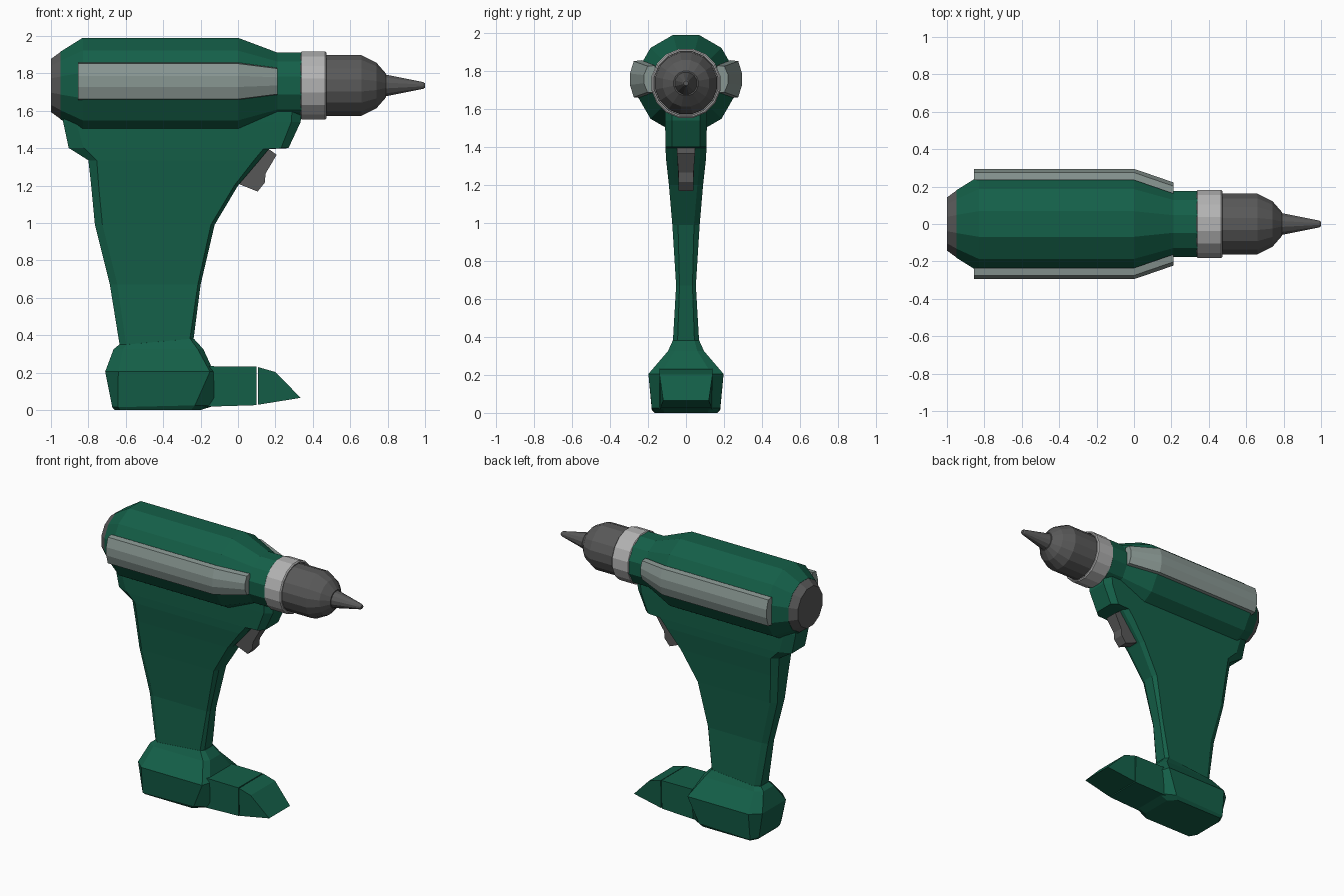
import bpy, bmesh, math

AXIS_Z = 1.735


def material(name, rgb):
    m = bpy.data.materials.new(name)
    m.diffuse_color = (*rgb, 1)
    return m


GREEN = material("green_plastic", (0.007, 0.115, 0.065))
DARK = material("dark_grey", (0.1, 0.1, 0.1))
LIGHT = material("light_grey", (0.45, 0.45, 0.45))
PANEL = material("panel_grey", (0.25, 0.31, 0.29))


def loft(name, rings, mat):
    """Skin a list of equal-length point rings and cap both ends."""
    bm = bmesh.new()
    vs = [[bm.verts.new(p) for p in r] for r in rings]
    n = len(rings[0])
    for a, b in zip(vs, vs[1:]):
        for i in range(n):
            j = (i + 1) % n
            bm.faces.new((a[i], a[j], b[j], b[i]))
    bm.faces.new(vs[0][::-1])
    bm.faces.new(vs[-1])
    bmesh.ops.recalc_face_normals(bm, faces=bm.faces)
    mesh = bpy.data.meshes.new(name)
    bm.to_mesh(mesh)
    bm.free()
    mesh.materials.append(mat)
    ob = bpy.data.objects.new(name, mesh)
    bpy.context.collection.objects.link(ob)
    return ob


def lathe(name, profile, sides, mat):
    """Turn (x, apothem) pairs around the drill axis, with a flat side on top."""
    def ring(x, r):
        r /= math.cos(math.pi / sides)
        angles = [2 * math.pi * (i + 0.5) / sides for i in range(sides)]
        return [(x, r * math.cos(a), AXIS_Z + r * math.sin(a)) for a in angles]
    return loft(name, [ring(*p) for p in profile], mat)


def section(z, x0, x1, half, end, back, front, rise=0.0):
    """Horizontal octagon: half = side width, end = width at both ends;
    rise lifts the front end."""
    pts = [(x0, -end, z), (x0 + back, -half, z), (x1 - front, -half, z + rise),
           (x1, -end, z + rise)]
    return pts + [(x, -y, zz) for x, y, zz in reversed(pts)]


def prism(name, profile, mat):
    """Side profile of (x, z, half width), spanned across y."""
    return loft(name, [[(x, s * w, z) for x, z, w in profile] for s in (-1, 1)], mat)


# Motor housing, end cap, collar and chuck
lathe("motor_housing", [(-0.95, 0.18), (-0.83, 0.255), (0, 0.255), (0.21, 0.176),
                        (0.35, 0.176)], 12, GREEN)
lathe("rear_cap", [(-1.0, 0.142), (-0.945, 0.182)], 12, DARK)
lathe("collar", [(0.335, 0.176), (0.34, 0.182), (0.465, 0.182), (0.472, 0.175),
                 (0.472, 0.168), (0.45, 0.165)], 16, LIGHT)
lathe("chuck", [(0.44, 0.162), (0.66, 0.162), (0.74, 0.122), (0.79, 0.065)], 16, DARK)
lathe("chuck_tip", [(0.78, 0.06), (0.99, 0.018), (1.0, 0.012)], 12, DARK)

# Raised side panels, tapering with the housing
outline = [(0.235, 0.10), (0.275, 0.095), (0.295, 0.03), (0.295, -0.03),
           (0.275, -0.095), (0.235, -0.10)]
for side, label in ((-1, "front"), (1, "back")):
    loft("side_panel_" + label,
         [[(x, side * (y - dy), 1.757 + z * k) for y, z in outline]
          for x, dy, k in ((-0.855, 0, 1), (0, 0, 1), (0.212, 0.073, 0.72))], PANEL)

# Handle, flaring into the housing
loft("handle", [
    section(1.62, -0.93, 0.34, 0.11, 0.075, 0.07, 0.05),
    section(1.54, -0.935, 0.335, 0.11, 0.075, 0.07, 0.05),
    section(1.40, -0.905, 0.27, 0.108, 0.075, 0.08, 0.04),
    section(1.395, -0.895, 0.165, 0.108, 0.075, 0.08, 0.03),
    section(1.335, -0.80, 0.115, 0.105, 0.072, 0.045, 0.03),
    section(1.20, -0.785, 0.0, 0.09, 0.06, 0.04, 0.02),
    section(0.99, -0.765, -0.125, 0.072, 0.042, 0.04, 0.02),
    section(0.67, -0.685, -0.20, 0.052, 0.034, 0.04, 0.015),
    section(0.33, -0.63, -0.24, 0.07, 0.045, 0.035, 0.02, 0.03)], GREEN)

# Battery base and forward foot
loft("battery_base", [
    section(0.35, -0.635, -0.235, 0.07, 0.045, 0.04, 0.02, 0.03),
    section(0.325, -0.665, -0.185, 0.095, 0.06, 0.05, 0.03),
    section(0.205, -0.71, -0.13, 0.198, 0.135, 0.07, 0.02),
    section(0.015, -0.672, -0.12, 0.18, 0.12, 0.03, 0.11, 0.01),
    section(0.0, -0.66, -0.2, 0.165, 0.115, 0.03, 0.05)], GREEN)
prism("battery_foot", [(-0.25, 0.015, 0.14), (-0.25, 0.235, 0.14), (0.10, 0.232, 0.14),
                       (0.10, 0.026, 0.135)], GREEN)
prism("foot_toe", [(0.106, 0.028, 0.135), (0.106, 0.23, 0.14), (0.20, 0.203, 0.14),
                   (0.335, 0.065, 0.12)], GREEN)

# Trigger
prism("trigger", [(0.08, 1.39, 0.047), (0.15, 1.405, 0.047), (0.207, 1.365, 0.047),
                  (0.148, 1.265, 0.04), (0.143, 1.215, 0.04), (0.105, 1.168, 0.038),
                  (0.0, 1.21, 0.038)], DARK)
